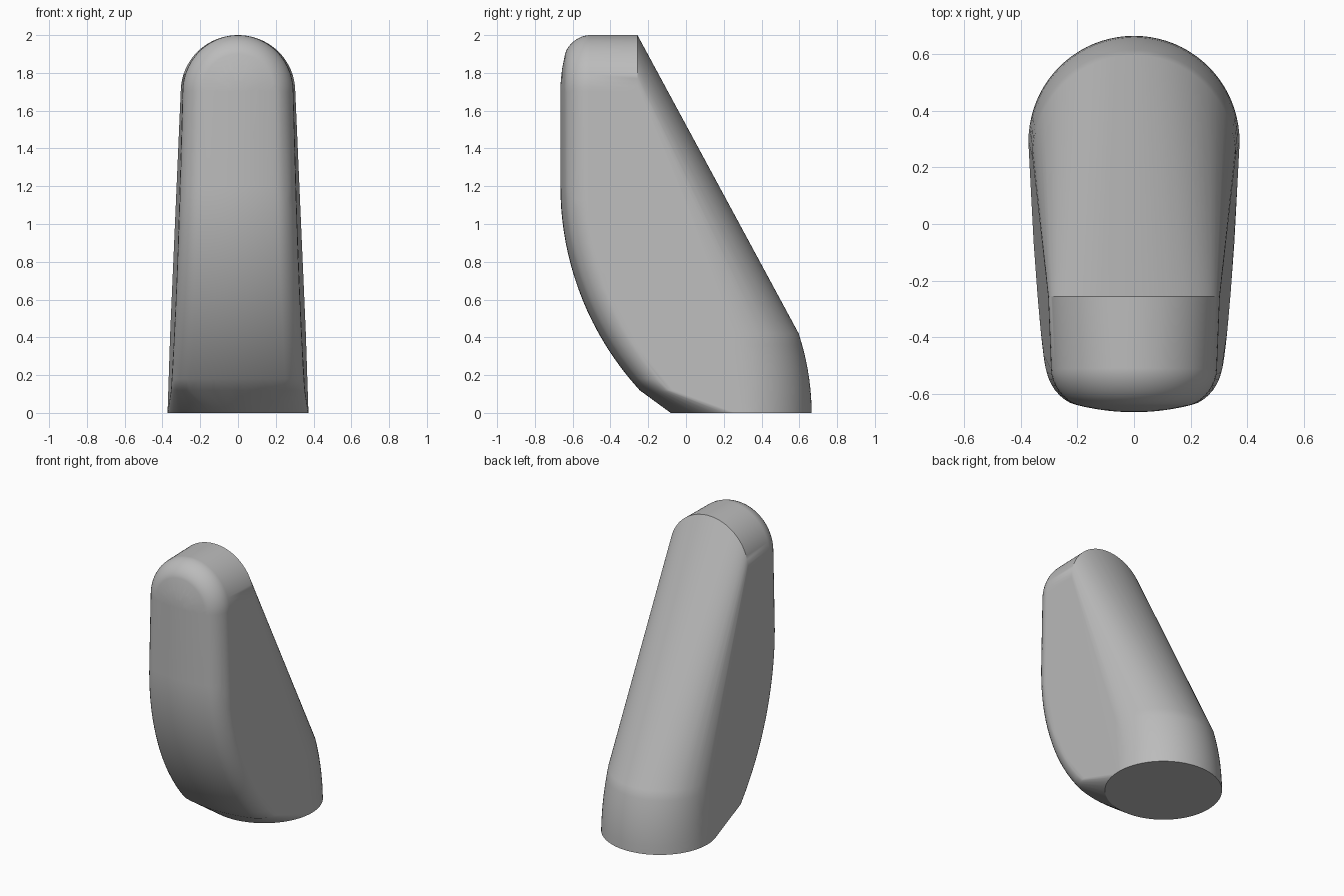
import bpy, bmesh, math

if "Cube" in bpy.data.objects:
    bpy.data.objects.remove(bpy.data.objects["Cube"], do_unlink=True)

FRONT, CORNER, ARCH_Z, ARCH_Y, TOP = -0.665, 0.1, 1.7, -0.257, 2.0
STEPS = 8


def half_width(y, z):
    """Flat flanks that narrow upwards and towards the front."""
    return 0.373 - 0.0285 * z - 0.039 * (0.29 - y)


def bow(d):
    """Gentle crown of the front face at distance d from its centre line."""
    return 0.03 * (d / 0.22) ** 2


def front_y(z):
    """Front profile: upright above, one large arc below."""
    r = 1.6
    return FRONT + r - math.sqrt(r * r - min(z - 1.2, 0) ** 2)


points = []
quarter = [math.pi / 2 * i / STEPS for i in range(STEPS + 1)]

# Front face with rounded vertical corners
levels = [0.12 + 1.08 * i / 18 for i in range(19)] + [1.45, ARCH_Z]
for z in levels:
    y0 = front_y(z)
    w = half_width(y0 + 0.15, z)
    outline = [(w - CORNER * (1 - math.cos(t)), CORNER * (1 - math.sin(t))) for t in quarter]
    outline += [((w - CORNER) * i / 6, 0) for i in range(6)]
    for x, dy in outline:
        for side in (-1, 1):
            points.append((side * x, y0 + bow(x) + dy, z))

# Arched top, from the rounded front rim to the rear crease
arch = [math.pi * i / 40 for i in range(41)]
for a in arch:
    c, s = math.cos(a), math.sin(a)
    w = half_width(FRONT + 0.15, ARCH_Z)
    for t in quarter:
        inset = CORNER * (1 - math.cos(t))
        x, dz = (w - inset) * c, (TOP - ARCH_Z - inset) * s
        points.append((x, FRONT + bow(math.hypot(x, dz)) + CORNER * (1 - math.sin(t)), ARCH_Z + dz))
    for k in (0.3, 0.6):
        x, dz = (w - CORNER) * k * c, (TOP - ARCH_Z - CORNER) * k * s
        points.append((x, FRONT + bow(math.hypot(x, dz)), ARCH_Z + dz))
    points.append((half_width(ARCH_Y, ARCH_Z) * c, ARCH_Y, ARCH_Z + (TOP - ARCH_Z) * s))

# Round foot, leaning forward as it rises
for i in range(8):
    z = 0.42 * i / 7
    r = 0.373 - 0.033 * z
    centre = 0.665 - 0.387 * z * z - r
    for k in range(80):
        a = math.tau * k / 80
        points.append((r * math.cos(a), centre + r * math.sin(a), z))

# Skin all sections with one convex shell
bm = bmesh.new()
for p in points:
    bm.verts.new(p)
bmesh.ops.remove_doubles(bm, verts=bm.verts, dist=0.0005)
bmesh.ops.convex_hull(bm, input=bm.verts)
bmesh.ops.delete(bm, geom=[v for v in bm.verts if not v.link_faces], context='VERTS')
bmesh.ops.dissolve_limit(bm, angle_limit=math.radians(0.6), verts=bm.verts, edges=bm.edges)
bmesh.ops.recalc_face_normals(bm, faces=bm.faces)
mesh = bpy.data.meshes.new("body")
bm.to_mesh(mesh)
bm.free()
body = bpy.data.objects.new("body", mesh)
bpy.context.collection.objects.link(body)

# Plain grey material
grey = bpy.data.materials.new("plain_grey")
grey.use_nodes = True
colour = (0.5, 0.5, 0.5, 1)
grey.diffuse_color = colour
grey.node_tree.nodes["Principled BSDF"].inputs["Base Color"].default_value = colour
mesh.materials.append(grey)

# Smooth shading with crisp foot rim and rear crease
bpy.ops.object.select_all(action='DESELECT')
body.select_set(True)
bpy.context.view_layer.objects.active = body
bpy.ops.object.shade_smooth_by_angle(angle=math.radians(30))
weighted = body.modifiers.new("even_shading", 'WEIGHTED_NORMAL')
weighted.keep_sharp = True
